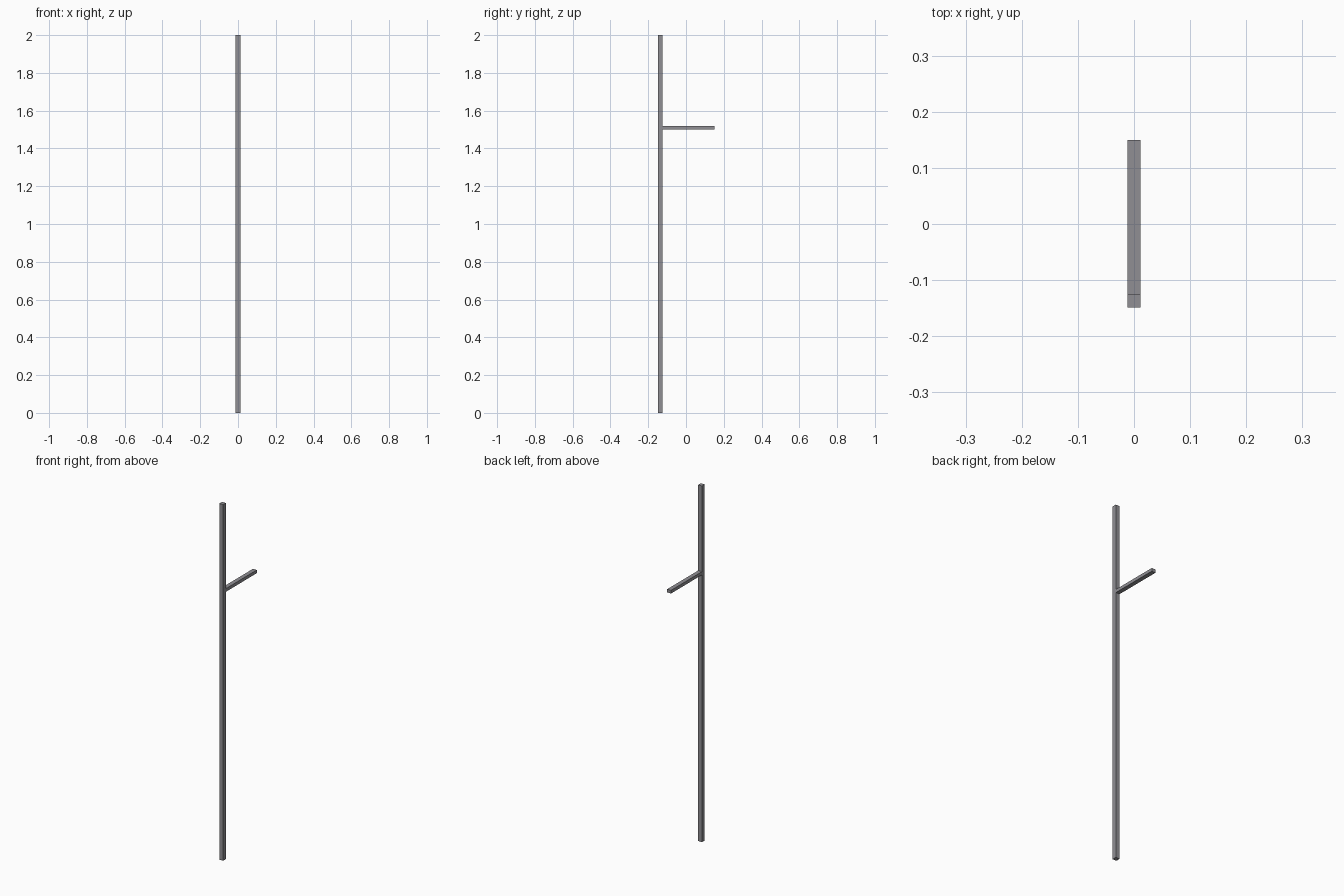
import bpy

if "Cube" in bpy.data.objects:
    bpy.data.objects.remove(bpy.data.objects["Cube"])

# Dark grey metal
metal = bpy.data.materials.new("dark_metal")
metal.diffuse_color = (0.28, 0.275, 0.295, 1)
metal.use_nodes = True
metal.node_tree.nodes["Principled BSDF"].inputs["Base Color"].default_value = metal.diffuse_color


def box(name, lo, hi):
    """Axis-aligned box between two corners."""
    bpy.ops.mesh.primitive_cube_add(size=1)
    ob = bpy.context.object
    ob.name = name
    ob.location = [(a + b) / 2 for a, b in zip(lo, hi)]
    ob.scale = [b - a for a, b in zip(lo, hi)]
    bpy.ops.object.transform_apply(location=True, scale=True)
    ob.data.materials.append(metal)
    return ob


half_width = 0.012
front, joint, back = -0.149, -0.125, 0.15

# Tall square upright
box("upright_post", (-half_width, front, 0), (half_width, joint, 2))

# Flat arm reaching back from the upright
box("support_arm", (-half_width, joint, 1.501), (half_width, back, 1.519))
